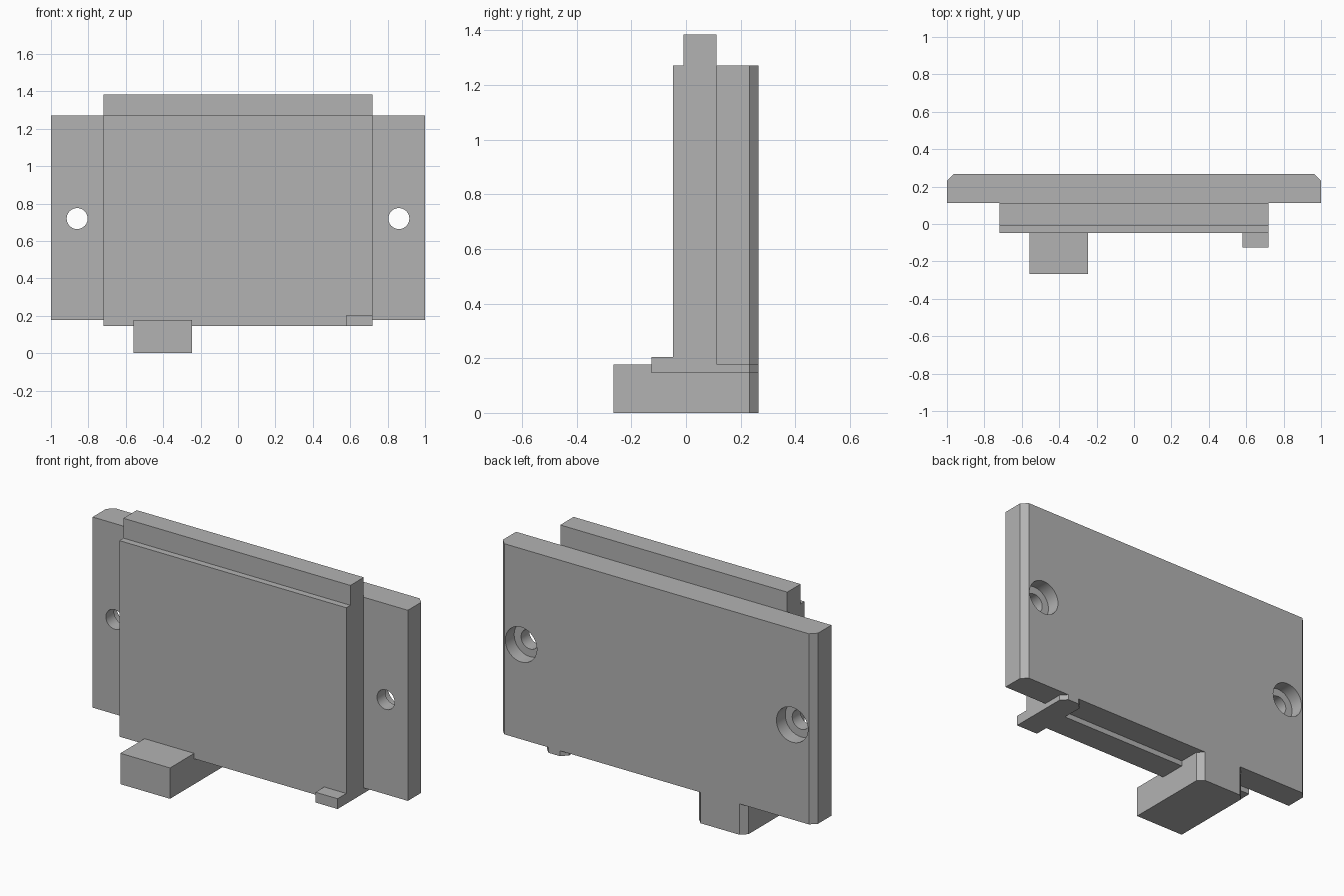
import bpy
import bmesh
import math
from mathutils import Matrix, Vector

if "Cube" in bpy.data.objects:
    bpy.data.objects.remove(bpy.data.objects["Cube"], do_unlink=True)

grey = bpy.data.materials.new("plain grey")
grey.use_nodes = True
colour = (0.45, 0.45, 0.45, 1)
grey.diffuse_color = colour
grey.node_tree.nodes["Principled BSDF"].inputs["Base Color"].default_value = colour

BACK, PLATE_FRONT, LIP_FRONT = 0.266, 0.111, -0.047
PLATE_BOTTOM, PLATE_TOP, BOARD_BOTTOM = 0.177, 1.27, 0.146


def finish(name, bm):
    bmesh.ops.recalc_face_normals(bm, faces=bm.faces)
    mesh = bpy.data.meshes.new(name)
    bm.to_mesh(mesh)
    bm.free()
    mesh.materials.append(grey)
    obj = bpy.data.objects.new(name, mesh)
    bpy.context.collection.objects.link(obj)
    return obj


def prism(name, outline, direction):
    """Extrude a closed outline of 3D points along a direction."""
    bm = bmesh.new()
    face = bm.faces.new([bm.verts.new(p) for p in outline])
    new = bmesh.ops.extrude_face_region(bm, geom=[face])["geom"]
    moved = [v for v in new if isinstance(v, bmesh.types.BMVert)]
    bmesh.ops.translate(bm, verts=moved, vec=Vector(direction))
    return finish(name, bm)


def chamfered_block(name, x0, x1, y0, y1, z0, z1, c=0.034):
    """Block whose two upright back edges are chamfered."""
    outline = [(x0, y0), (x1, y0), (x1, y1 - c), (x1 - c, y1), (x0 + c, y1), (x0, y1 - c)]
    return prism(name, [(x, y, z0) for x, y in outline], (0, 0, z1 - z0))


def drill(target, x, z, radius, y0, y1):
    """Cut a round hole along y."""
    bm = bmesh.new()
    bmesh.ops.create_cone(bm, cap_ends=True, segments=48, radius1=radius, radius2=radius, depth=y1 - y0)
    turn = Matrix.Translation((x, (y0 + y1) / 2, z)) @ Matrix.Rotation(math.pi / 2, 4, "X")
    bmesh.ops.transform(bm, matrix=turn, verts=bm.verts)
    cutter = finish("hole_cutter", bm)
    cutter.hide_render = True
    cut = target.modifiers.new("hole", "BOOLEAN")
    cut.operation = "DIFFERENCE"
    cut.solver = "EXACT"
    cut.object = cutter
    bpy.context.view_layer.objects.active = target
    bpy.ops.object.modifier_apply(modifier=cut.name)
    bpy.data.objects.remove(cutter, do_unlink=True)


# Wide back plate with two counterbored screw holes
plate = chamfered_block("back_plate", -1, 1, PLATE_FRONT, BACK, PLATE_BOTTOM, PLATE_TOP)
for side in (-1, 1):
    drill(plate, side * 0.86, 0.72, 0.056, 0, 0.5)
    drill(plate, side * 0.86, 0.72, 0.1, BACK - 0.08, 0.5)
bpy.ops.object.select_all(action="DESELECT")
plate.select_set(True)
bpy.context.view_layer.objects.active = plate
bpy.ops.object.shade_smooth_by_angle(angle=math.radians(30))

# Front board with a stepped top edge
step = -0.01
board = [(LIP_FRONT, BOARD_BOTTOM), (PLATE_FRONT, BOARD_BOTTOM), (PLATE_FRONT, 1.384),
         (step, 1.384), (step, PLATE_TOP), (LIP_FRONT, PLATE_TOP)]
prism("front_board", [(-0.72, y, z) for y, z in board], (1.44, 0, 0))

# Large foot that runs under the board and plate
chamfered_block("foot", -0.56, -0.245, -0.266, BACK, 0, PLATE_BOTTOM)

# Small corner clip: flat arm under the plate and raised front tab
chamfered_block("clip_arm", 0.58, 0.72, LIP_FRONT, BACK, BOARD_BOTTOM, PLATE_BOTTOM)
tab = [(-0.126, BOARD_BOTTOM), (LIP_FRONT, BOARD_BOTTOM), (LIP_FRONT, 0.205), (-0.126, 0.205)]
prism("clip_tab", [(0.58, y, z) for y, z in tab], (0.14, 0, 0))
